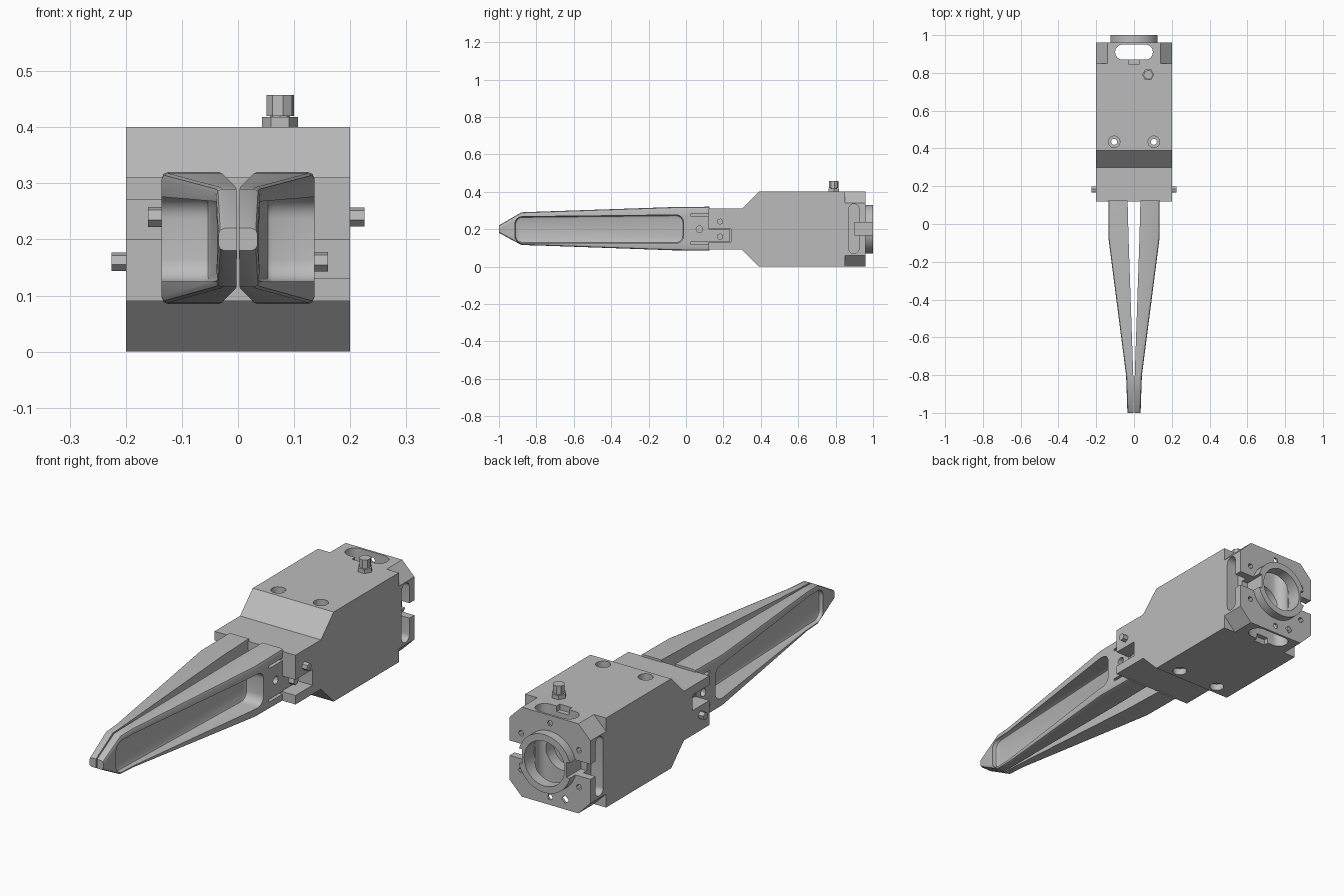
import bpy, bmesh, math

if "Cube" in bpy.data.objects:
    bpy.data.objects.remove(bpy.data.objects["Cube"])

grey = bpy.data.materials.new("machined grey metal")
grey.diffuse_color = (0.5, 0.5, 0.5, 1)
grey.use_nodes = True
grey.node_tree.nodes["Principled BSDF"].inputs["Base Color"].default_value = grey.diffuse_color


def loft(name, rings):
    """Closed skin through equal-length rings of points, capped at both ends."""
    bm = bmesh.new()
    vs = [[bm.verts.new(p) for p in r] for r in rings]
    n = len(rings[0])
    for a, b in zip(vs, vs[1:]):
        for i in range(n):
            j = (i + 1) % n
            bm.faces.new((a[i], a[j], b[j], b[i]))
    bm.faces.new(vs[0][::-1])
    bm.faces.new(vs[-1])
    bmesh.ops.recalc_face_normals(bm, faces=bm.faces)
    me = bpy.data.meshes.new(name)
    bm.to_mesh(me)
    bm.free()
    ob = bpy.data.objects.new(name, me)
    me.materials.append(grey)
    bpy.context.collection.objects.link(ob)
    return ob


def place(axis, u, v, w):
    """Outline point (u, v) at distance w along the axis."""
    return {'X': (w, u, v), 'Y': (u, w, v), 'Z': (u, v, w)}[axis]


def prism(name, outline, axis, a, b):
    return loft(name, [[place(axis, u, v, w) for u, v in outline] for w in (a, b)])


def circle(u, v, r, n, start=0.0):
    return [(u + r * math.cos(start + math.tau * i / n),
             v + r * math.sin(start + math.tau * i / n)) for i in range(n)]


def rect(u0, u1, v0, v1):
    return [(u0, v0), (u1, v0), (u1, v1), (u0, v1)]


def rounded(corners, r, steps=6):
    """Rounded outline of a counter-clockwise near-rectangle."""
    signs = [(1, 1), (-1, 1), (-1, -1), (1, -1)]
    pts = []
    for k, ((u, v), (su, sv)) in enumerate(zip(corners, signs)):
        for i in range(steps + 1):
            a = math.pi + (k + i / steps) * math.pi / 2
            pts.append((u + su * r + r * math.cos(a), v + sv * r + r * math.sin(a)))
    return pts


def boolean(ob, tool, op='DIFFERENCE'):
    m = ob.modifiers.new("bool", 'BOOLEAN')
    m.operation, m.object, m.solver = op, tool, 'EXACT'
    bpy.context.view_layer.objects.active = ob
    bpy.ops.object.modifier_apply(modifier=m.name)
    bpy.data.objects.remove(tool)


def cut(ob, outline, axis, a, b):
    boolean(ob, prism("cutter", outline, axis, a, b))


# Body housing: nose, sloped shoulders, block
body = prism("gripper_body", [(0.12, 0.09), (0.30, 0.09), (0.39, 0), (0.96, 0),
                              (0.96, 0.4), (0.39, 0.4), (0.30, 0.31), (0.12, 0.31)],
             'X', -0.2, 0.2)
# Chamfered rear corners
for sx in (-1, 1):
    for z, sz in ((0, 1), (0.4, -1)):
        cut(body, [(sx * 0.14, z), (sx * 0.22, z + sz * 0.08), (sx * 0.25, z - sz * 0.03),
                   (sx * 0.14, z - sz * 0.03)], 'Y', 0.85, 1.05)
# Rear collar and stepped bore
boolean(body, prism("rear_collar", circle(0, 0.2, 0.13, 40), 'Y', 0.94, 1.0), 'UNION')
cut(body, circle(0, 0.2, 0.1, 40), 'Y', 0.93, 1.1)
cut(body, circle(0, 0.2, 0.08, 40), 'Y', 0.82, 1.05)
# Through slot at the rear, with small grooves
cut(body, rounded(rect(-0.1, 0.1, 0.87, 0.95), 0.0399), 'Z', -0.1, 0.5)
for z0, z1 in ((0.375, 0.45), (-0.05, 0.025)):
    cut(body, rect(-0.03, 0.03, 0.848, 0.89), 'Z', z0, z1)
# Side slots and their notches
for sx in (-1, 1):
    cut(body, rounded(rect(0.87, 0.925, 0.07, 0.335), 0.027), 'X', sx * 0.14, sx * 0.3)
    cut(body, rect(0.9, 1.1, 0.168, 0.235), 'X', sx * 0.11, sx * 0.3)
# Small holes round the flange
for k in range(6):
    a = math.radians(30 + 60 * k)
    cut(body, circle(0.165 * math.cos(a), 0.2 + 0.165 * math.sin(a), 0.013, 6), 'Y', 0.93, 1.1)
cut(body, circle(-0.075, 0.045, 0.018, 4), 'Y', 0.93, 1.1)
# Counterbored mounting holes
for x in (-0.105, 0.105):
    cut(body, circle(x, 0.435, 0.016, 16), 'Z', -0.1, 0.5)
    cut(body, circle(x, 0.435, 0.031, 16), 'Z', 0.37, 0.5)
    cut(body, circle(x, 0.435, 0.031, 16), 'Z', -0.1, 0.03)
# Staggered jaw slots in the nose
for sx, z0, z1 in ((1, 0.13, 0.2), (-1, 0.2, 0.27)):
    cut(body, rect(0.05, 0.24, z0, z1), 'X', sx * 0.02, sx * 0.3)

# Fingers: y, inner x, outer x, low z, high z
STATIONS = [(0.125, 0.034, 0.136, 0.085, 0.32), (-0.07, 0.029, 0.136, 0.087, 0.318),
            (-0.8, 0.004, 0.042, 0.113, 0.293), (-0.88, 0.003, 0.039, 0.115, 0.29),
            (-1.0, 0.002, 0.035, 0.18, 0.22)]


def section(sx, y, xi, xo, lo, hi):
    c = 0.011
    pts = [(xi, lo), (xo - c, lo), (xo - 0.3 * c, lo + 0.3 * c), (xo, lo + c),
           (xo, hi - c), (xo - 0.3 * c, hi - 0.3 * c), (xo - c, hi), (xi, hi)]
    return [(sx * x, y, z) for x, z in pts]


def pocket_ring(sx, inset, lift):
    corners = [(-0.915 + inset, 0.125 + inset), (-0.013 - inset, 0.125 + inset),
               (-0.013 - inset, 0.276 - inset), (-0.915 + inset, 0.267 - inset)]
    return [(sx * (0.05 + (y + 0.013) * 0.037 + lift), y, z)
            for y, z in rounded(corners, 0.04 - inset)]


for side, sx, z0, z1 in (("right", 1, 0.13, 0.2), ("left", -1, 0.2, 0.27)):
    finger = loft(side + "_finger", [section(sx, *s) for s in STATIONS])
    # Long outer pocket with a filleted floor
    boolean(finger, loft("cutter", [pocket_ring(sx, 0, 0.25), pocket_ring(sx, 0, 0.013),
                                    pocket_ring(sx, 0.004, 0.004), pocket_ring(sx, 0.013, 0)]))
    # Thin base slots and cross hole
    for z in (0.125, 0.275):
        cut(finger, rect(0.025, 0.2, z - 0.006, z + 0.006), 'X', sx * 0.1, sx * 0.3)
    cut(finger, circle(0.072, 0.2, 0.018, 12), 'X', sx * 0.08, sx * 0.3)
    # Sliding tongue inside the nose
    prism(side + "_jaw_tongue", rect(0.11, 0.235, z0 + 0.003, z1 - 0.003), 'X',
          sx * 0.034, sx * 0.134)
    # Pins: one in the tongue, one through the body side
    zt = 0.16 if sx > 0 else 0.24
    prism(side + "_tongue_pin", circle(0.182, zt, 0.018, 6, 0.3), 'X', sx * 0.12, sx * 0.16)
    prism(side + "_body_pin", circle(0.182, 0.4 - zt, 0.017, 6, 0.3), 'X', sx * 0.19, sx * 0.225)

# Air fitting on top: hex base, neck and head
prism("fitting_base", circle(0.075, 0.79, 0.032, 6), 'Z', 0.39, 0.418)
prism("fitting_neck", circle(0.075, 0.79, 0.018, 8), 'Z', 0.41, 0.43)
prism("fitting_head", circle(0.075, 0.79, 0.025, 8, 0.2), 'Z', 0.42, 0.457)

# Crisp edges with smooth rounded areas
bpy.ops.object.select_all(action='DESELECT')
for ob in bpy.context.scene.objects:
    ob.select_set(True)
    bpy.context.view_layer.objects.active = ob
bpy.ops.object.shade_smooth_by_angle(angle=math.radians(30))
